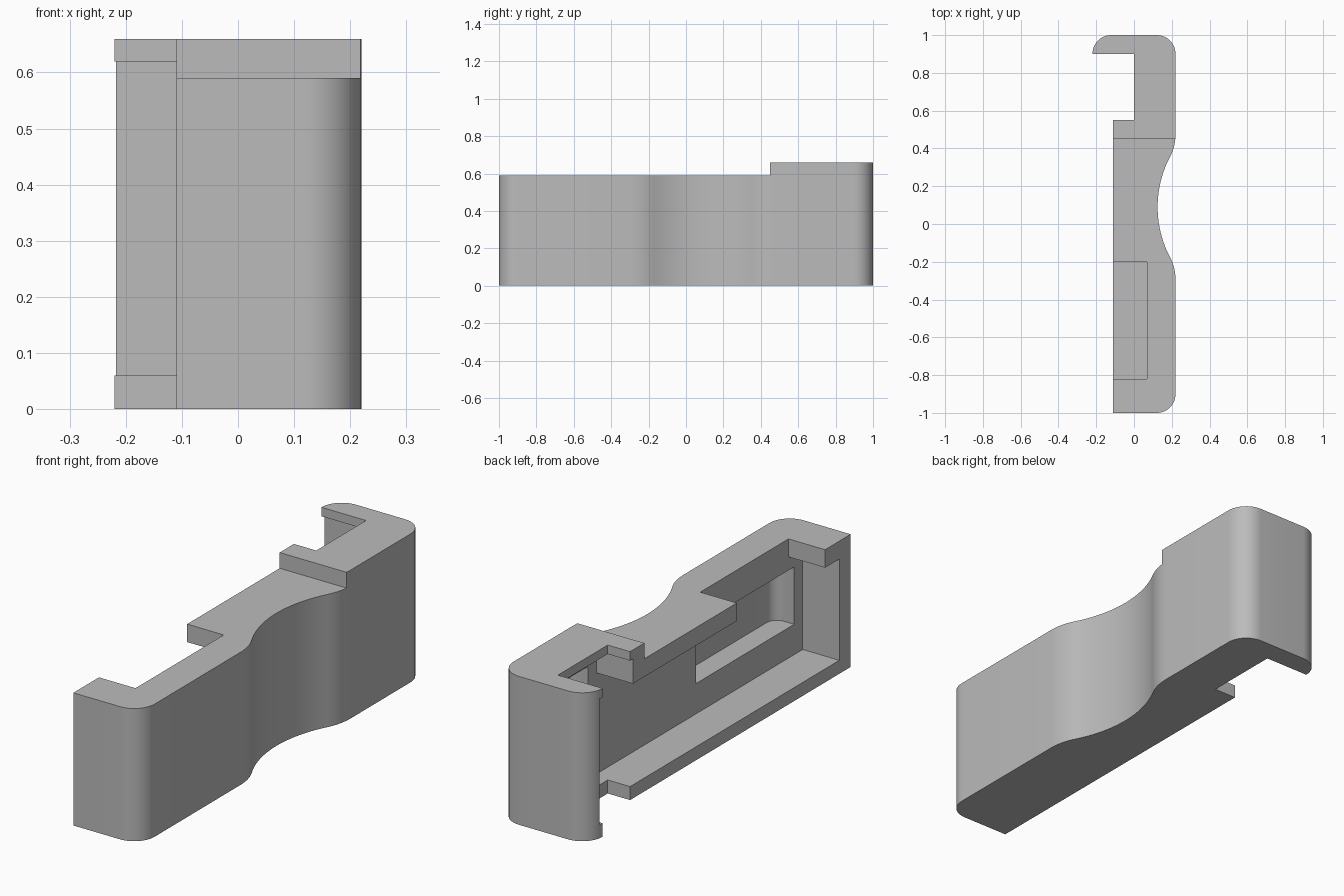
import bpy, bmesh, math
from math import pi, sin, cos

cube = bpy.data.objects.get("Cube")
if cube:
    bpy.data.objects.remove(cube)

grey = bpy.data.materials.new("plain grey")
grey.use_nodes = True
grey.diffuse_color = (0.5, 0.5, 0.5, 1)
grey.node_tree.nodes["Principled BSDF"].inputs["Base Color"].default_value = (0.5, 0.5, 0.5, 1)


def arc(cx, cy, r, a0, a1, n=12):
    steps = [a0 + (a1 - a0) * i / n for i in range(n + 1)]
    return [(cx + r * cos(a), cy + r * sin(a)) for a in steps]


def prism(name, outline, z0, z1):
    bm = bmesh.new()
    base = bm.faces.new([bm.verts.new((x, y, z0)) for x, y in outline])
    top = bmesh.ops.extrude_face_region(bm, geom=[base])["geom"]
    bmesh.ops.translate(bm, vec=(0, 0, z1 - z0),
                        verts=[v for v in top if isinstance(v, bmesh.types.BMVert)])
    bmesh.ops.recalc_face_normals(bm, faces=bm.faces)
    mesh = bpy.data.meshes.new(name)
    bm.to_mesh(mesh)
    bm.free()
    mesh.materials.append(grey)
    obj = bpy.data.objects.new(name, mesh)
    bpy.context.collection.objects.link(obj)
    return obj


def box(name, x0, x1, y0, y1, z0, z1):
    return prism(name, [(x0, y0), (x1, y0), (x1, y1), (x0, y1)], z0, z1)


def pocket(name, y0, y1, z0, z1, depth=0.17, r=0.05):
    outline = [(0, y0)] + arc(depth - r, y0 + r, r, -pi / 2, 0)
    outline += arc(depth - r, y1 - r, r, 0, pi / 2) + [(0, y1)]
    return prism(name, outline, z0, z1)


# Finger grip: a hollow arc blended into the flat side by two rounded shoulders
SIDE, HOLLOW, GRIP_Y = 0.22, 0.125, 0.09
hollow_r, shoulder_r = 0.57, 0.26
turn = math.acos(1 - (SIDE - HOLLOW) / (hollow_r + shoulder_r))
reach = (hollow_r + shoulder_r) * sin(turn)
grip = arc(SIDE - shoulder_r, GRIP_Y - reach, shoulder_r, 0, turn, 8)
grip += arc(HOLLOW + hollow_r, GRIP_Y, hollow_r, pi + turn, pi - turn, 24)[1:-1]
grip += arc(SIDE - shoulder_r, GRIP_Y + reach, shoulder_r, -turn, 0, 8)

# Body outline with the hooked rear end
outline = [(-0.11, -1)] + arc(0.12, -0.9, 0.1, -pi / 2, 0) + grip
outline += arc(0.12, 0.9, 0.1, 0, pi / 2) + arc(-0.12, 0.9, 0.1, pi / 2, pi)
outline += [(0, 0.9), (0, 0.55), (-0.11, 0.55)]
body = prism("hooked_cover", outline, 0, 0.66)

# Lowered top, inner cavities, top notch and pockets in the side wall
cutters = [
    box("top_step", -1, 1, -2, 0.45, 0.59, 1),
    box("main_cavity", -1, 0.07, -0.92, 0.54, 0.06, 0.51),
    box("rear_cavity", -1, 0.07, 0.53, 0.92, 0.06, 0.62),
    box("top_notch", -1, 0.07, -0.82, -0.2, 0.3, 1),
    pocket("front_pocket", -0.86, -0.17, 0.195, 0.45),
    pocket("rear_pocket", 0.59, 0.86, 0.12, 0.56),
]
bpy.context.view_layer.objects.active = body
body.select_set(True)
for cutter in cutters:
    cut = body.modifiers.new(cutter.name, "BOOLEAN")
    cut.operation, cut.solver, cut.object = "DIFFERENCE", "EXACT", cutter
    bpy.ops.object.modifier_apply(modifier=cut.name)
    bpy.data.objects.remove(cutter)

bpy.ops.object.shade_smooth_by_angle(angle=math.radians(30))
